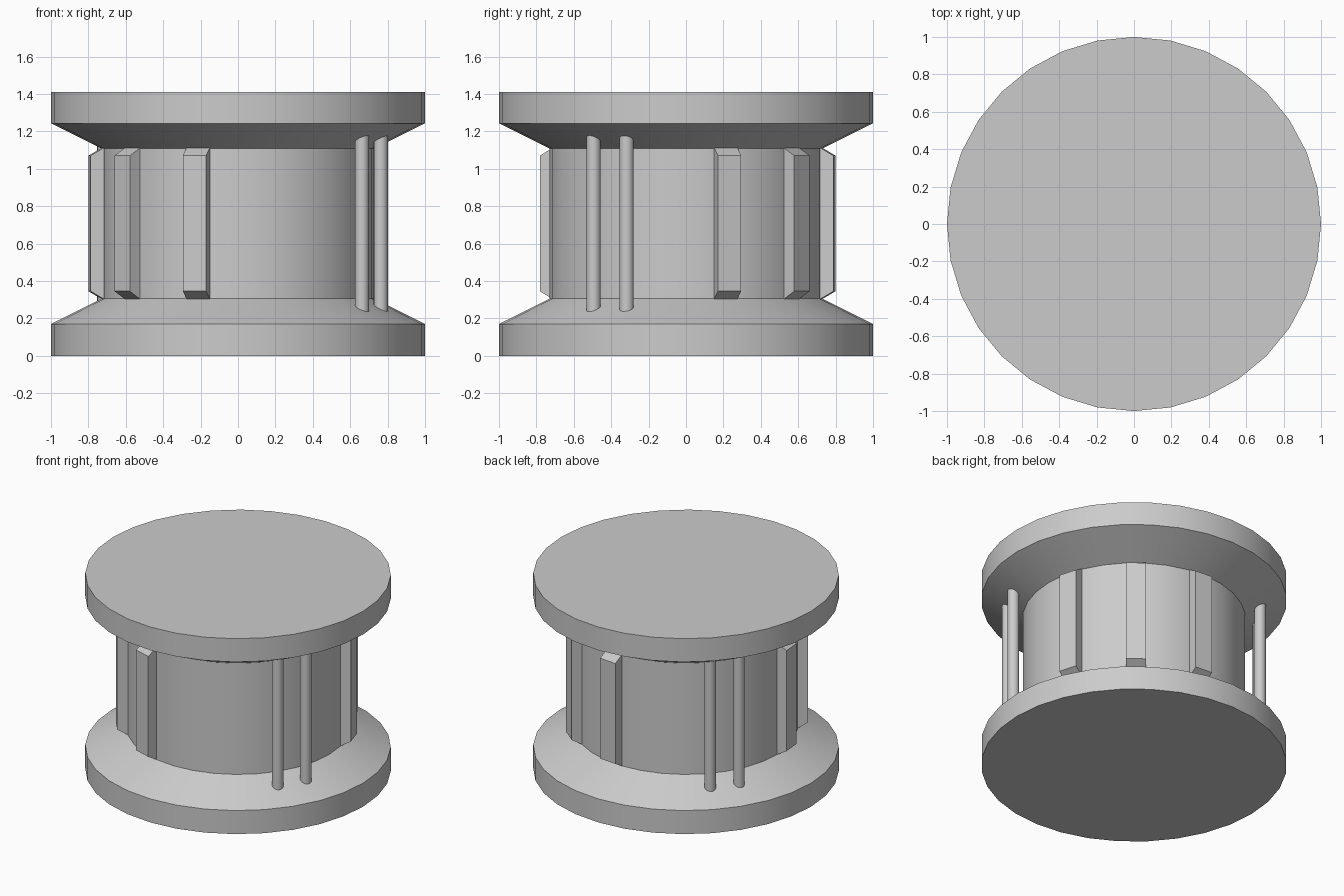
import bpy, bmesh
from math import cos, sin, pi, radians

if "Cube" in bpy.data.objects:
    bpy.data.objects.remove(bpy.data.objects["Cube"])

SIDES = 32


def finish(name, bm, smooth=True):
    bmesh.ops.recalc_face_normals(bm, faces=bm.faces)
    mesh = bpy.data.meshes.new(name)
    bm.to_mesh(mesh)
    bm.free()
    obj = bpy.data.objects.new(name, mesh)
    bpy.context.collection.objects.link(obj)
    if smooth:
        bpy.ops.object.select_all(action='DESELECT')
        obj.select_set(True)
        bpy.context.view_layer.objects.active = obj
        bpy.ops.object.shade_smooth_by_angle(angle=radians(25))
    return obj


def lathe(name, profile, sides, centre=(0, 0)):
    """Closed solid of stacked rings from (radius, z) points."""
    bm = bmesh.new()
    rings = [[bm.verts.new((centre[0] + r * cos(2 * pi * i / sides),
                            centre[1] + r * sin(2 * pi * i / sides), z))
              for i in range(sides)] for r, z in profile]
    for a, b in zip(rings, rings[1:]):
        for i in range(sides):
            j = (i + 1) % sides
            bm.faces.new((a[i], a[j], b[j], b[i]))
    bm.faces.new(rings[0])
    bm.faces.new(rings[-1])
    return finish(name, bm)


def rib(name, angle):
    """Upright bar on the drum with sloping ends."""
    profile = [(0.69, 0.282), (0.797, 0.345), (0.797, 1.07), (0.69, 1.133)]
    c, s = cos(radians(angle)), sin(radians(angle))
    bm = bmesh.new()
    a, b = [[bm.verts.new((r * c - t * s, r * s + t * c, z)) for r, z in profile]
            for t in (-0.065, 0.065)]
    bm.faces.new(a)
    bm.faces.new(b)
    for i in range(4):
        j = (i + 1) % 4
        bm.faces.new((a[i], a[j], b[j], b[i]))
    return finish(name, bm, smooth=False)


# Spool: two flanges with conical inner faces joined by a drum
lathe("spool_body", [(1, 0), (1, 0.17), (0.73, 0.305), (0.73, 1.108),
                     (1, 1.243), (1, 1.411)], SIDES)

# Two groups of three ribs on the drum
for i, angle in enumerate((17, 51, 85, 185, 219, 253)):
    rib(f"drum_rib_{i + 1}", angle)

# Two pairs of thin rods between the flanges
for i, angle in enumerate((-36.7, -22.6, 136, 149.8)):
    x, y = 0.827 * cos(radians(angle)), 0.827 * sin(radians(angle))
    lathe(f"guide_rod_{i + 1}", [(0.038, 0.215), (0.038, 1.2)], 16, (x, y))
